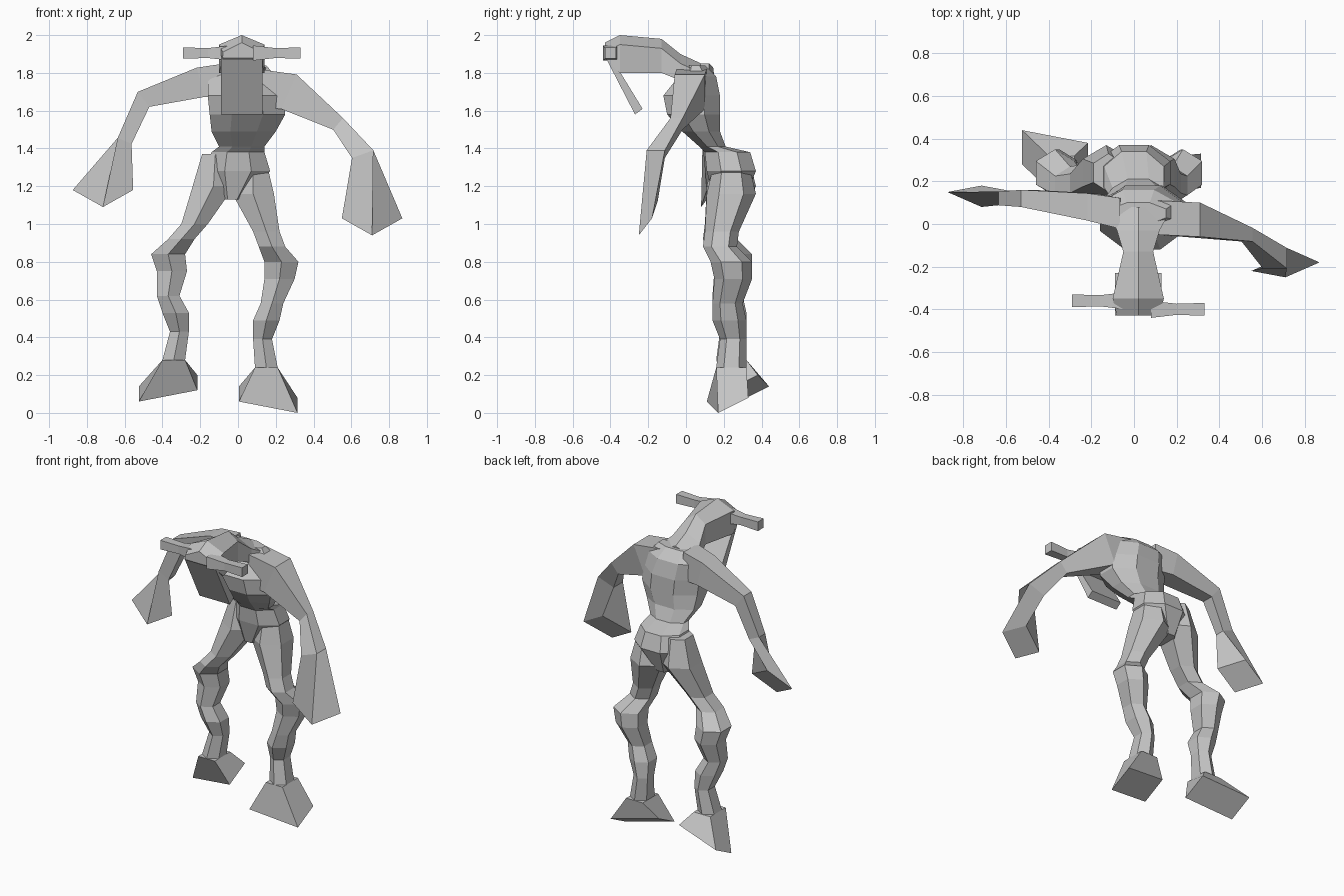
import bpy
import bmesh
from math import cos, sin, pi
from mathutils import Vector

if "Cube" in bpy.data.objects:
    bpy.data.objects.remove(bpy.data.objects["Cube"])

GREY = (0.55, 0.55, 0.55, 1)
skin = bpy.data.materials.new("plain grey")
skin.use_nodes = True
skin.diffuse_color = GREY
skin.node_tree.nodes["Principled BSDF"].inputs["Base Color"].default_value = GREY


def outline(sides):
    """Regular polygon with flat sides, scaled to fill a unit box."""
    angles = [(i + 0.5) * 2 * pi / sides for i in range(sides)]
    wide = max(cos(a) for a in angles)
    deep = max(sin(a) for a in angles)
    return [(cos(a) / wide, sin(a) / deep) for a in angles]


def level(sides, x, y, z, half_width, half_depth):
    """Horizontal polygon ring around a centre."""
    return [(x + u * half_width, y + v * half_depth, z) for u, v in outline(sides)]


def loft(name, rings):
    """Skin a row of equal-sized rings into a closed, flat-shaded solid."""
    bm = bmesh.new()
    rows = [[bm.verts.new(point) for point in ring] for ring in rings]
    count = len(rows[0])
    for low, high in zip(rows, rows[1:]):
        for i in range(count):
            j = (i + 1) % count
            bm.faces.new((low[i], low[j], high[j], high[i]))
    bm.faces.new(rows[0])
    bm.faces.new(rows[-1])
    bmesh.ops.recalc_face_normals(bm, faces=bm.faces[:])
    mesh = bpy.data.meshes.new(name)
    bm.to_mesh(mesh)
    bm.free()
    mesh.materials.append(skin)
    part = bpy.data.objects.new(name, mesh)
    bpy.context.collection.objects.link(part)


# Torso, from shoulders through the narrow waist to the crotch:
# centre, half width, half depth
TORSO = [
    (0.02, 0.05, 1.84, 0.13, 0.05),
    (0.02, 0.06, 1.78, 0.18, 0.1),
    (0.04, 0.03, 1.68, 0.2, 0.15),
    (0.05, 0.04, 1.58, 0.2, 0.14),
    (0.03, 0.08, 1.49, 0.17, 0.1),
    (0.02, 0.14, 1.41, 0.12, 0.07),
    (0, 0.22, 1.38, 0.14, 0.12),
    (0, 0.24, 1.28, 0.17, 0.13),
    (-0.03, 0.23, 1.13, 0.06, 0.08),
]
loft("torso", [level(8, *ring) for ring in TORSO])

# Legs share their knobbly outline and differ only in how they sway:
# height, depth position, half width, right sway, left sway
LEG = [
    (1.37, 0.24, 0.07, -0.12, 0.08),
    (1.2, 0.24, 0.11, -0.13, 0.08),
    (1, 0.19, 0.07, -0.23, 0.15),
    (0.92, 0.18, 0.07, -0.3, 0.18),
    (0.84, 0.24, 0.09, -0.37, 0.23),
    (0.75, 0.25, 0.08, -0.35, 0.22),
    (0.62, 0.22, 0.06, -0.37, 0.18),
    (0.53, 0.23, 0.07, -0.33, 0.15),
    (0.43, 0.25, 0.05, -0.31, 0.13),
    (0.28, 0.24, 0.06, -0.34, 0.15),
]


def make_leg(side_name, side, drop, sole_centre):
    """Leg lowered by drop, with a foot flaring to a tilted sole."""
    bones = [(right if side < 0 else left, y, z - drop, w, w + 0.02)
             for z, y, w, right, left in LEG]
    loft(side_name + "_leg", [level(6, *bone) for bone in bones])
    x, y, z = sole_centre
    sole = [(x + 0.155 * u,
             y + 0.08 * v + 0.03 * side * u,
             z + 0.04 * v - 0.03 * side * u) for u, v in outline(4)]
    loft(side_name + "_foot", [level(4, *bones[-1]), sole])


make_leg("right", -1, 0, (-0.37, 0.33, 0.13))
make_leg("left", 1, 0.04, (0.16, 0.22, 0.07))


def make_arm(side_name, side, joints, hand):
    """Four-sided arm along its joints, ending in a blunt diamond hand."""
    centres = [Vector(joint[:3]) for joint in joints] + [Vector(hand)]
    rings = []
    for i, joint in enumerate(joints):
        along = centres[i + 1] - centres[max(i - 1, 0)]
        outward = Vector((-along.z, 0, along.x)).normalized() * side * joint[3]
        back = Vector((0, joint[3] * 0.8, 0))
        c = centres[i]
        rings.append([c + outward + back, c + outward - back,
                      c - outward - back, c - outward + back])
    diamond = [(1, 0), (0, -1), (-1, 0), (0, 1)]
    rings.append([centres[-1] + Vector((side * 0.16 * u, 0.02 * u + 0.05 * v, 0.09 * v))
                  for u, v in diamond])
    loft(side_name + "_arm", rings)


# Arm joints: position and half thickness
make_arm("right", -1, [
    (-0.06, 0.05, 1.76, 0.09),
    (-0.2, 0.08, 1.75, 0.08),
    (-0.5, 0.12, 1.66, 0.05),
    (-0.6, 0.12, 1.44, 0.04)], (-0.715, 0.13, 1.18))
make_arm("left", 1, [
    (0.1, 0.03, 1.72, 0.1),
    (0.27, 0.02, 1.7, 0.1),
    (0.53, -0.05, 1.53, 0.04),
    (0.66, -0.16, 1.37, 0.06)], (0.71, -0.2, 1.03))

# Head reaching forward from the neck, with a ridged top:
# depth position, half width, ridge height, base height
MIDDLE = 0.02
HEAD = [
    (0.08, 0.16, 1.85, 1.7),
    (-0.03, 0.1, 1.9, 1.76),
    (-0.13, 0.07, 1.98, 1.8),
    (-0.35, 0.12, 2, 1.8),
    (-0.43, 0.1, 1.96, 1.88),
]
loft("head", [[(MIDDLE, y, ridge),
               (MIDDLE + w, y, ridge - 0.05), (MIDDLE + w, y, base),
               (MIDDLE - w, y, base), (MIDDLE - w, y, ridge - 0.05)]
              for y, w, ridge, base in HEAD])

# Flat snout slab hanging under the front of the head
SNOUT = [(-0.43, 1.89), (-0.34, 1.79), (-0.23, 1.61), (-0.27, 1.58)]
loft("snout", [[(MIDDLE + edge, y, z) for y, z in SNOUT] for edge in (-0.11, 0.11)])

# Brow horns pointing sideways: reach and half thickness
HORN = [(0.06, 0.04), (0.18, 0.026), (0.31, 0.03)]
for side_name, side in (("left", 1), ("right", -1)):
    loft(side_name + "_brow_horn",
         [[(MIDDLE + side * reach, -0.38 - 0.02 * side + r * u, 1.905 + r * v)
           for u, v in outline(4)] for reach, r in HORN])
